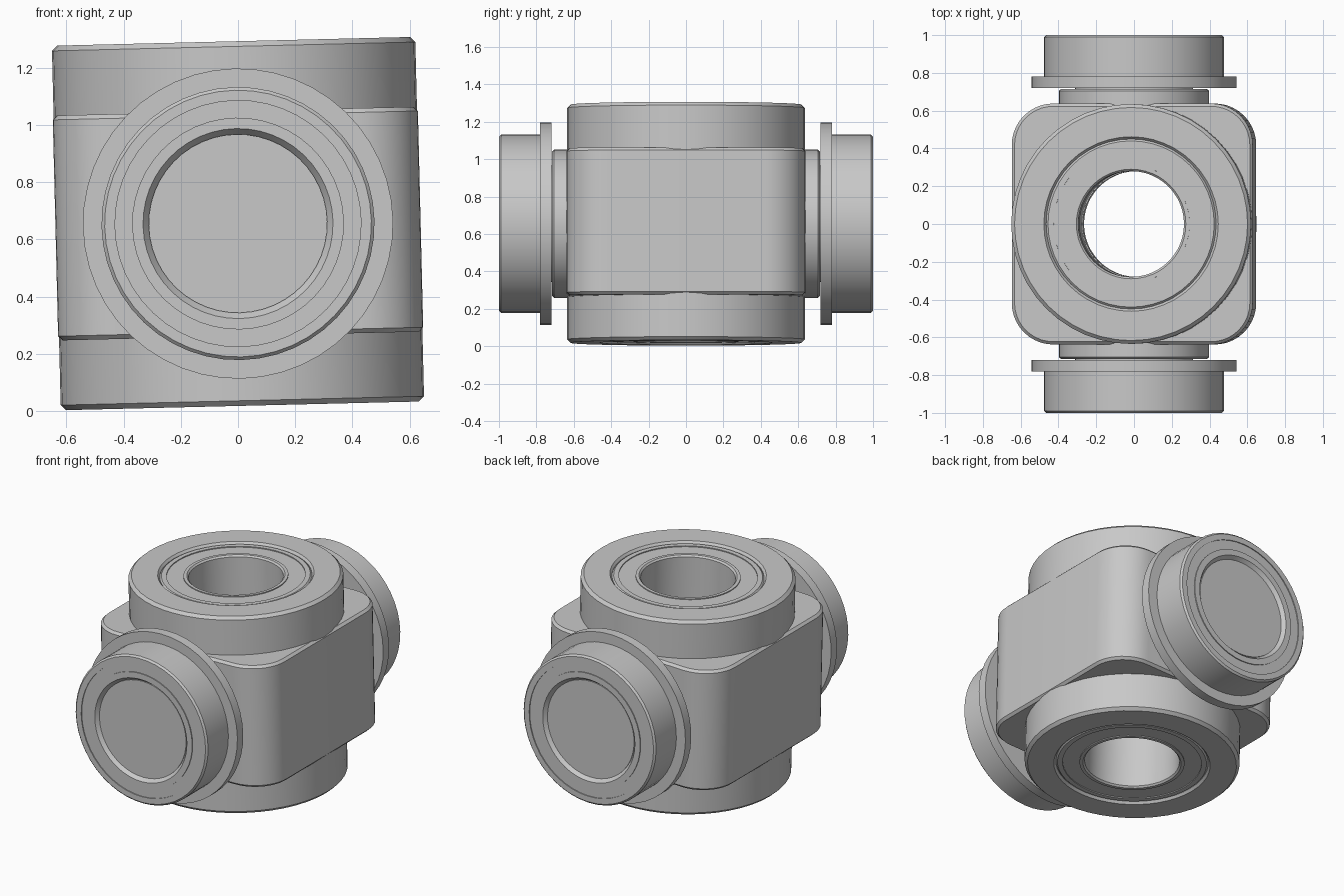
import bpy, bmesh
from math import pi, cos, sin, atan2, radians
from mathutils import Matrix

default = bpy.data.objects.get("Cube")
if default:
    bpy.data.objects.remove(default)

SEG = 48
TILT = Matrix.Translation((0, 0, 0.655)) @ Matrix.Rotation(radians(-1.4), 4, 'Y')

steel = bpy.data.materials.new("grey_steel")
steel.use_nodes = True
GREY = (0.58, 0.58, 0.58, 1)
steel.diffuse_color = GREY
steel.node_tree.nodes["Principled BSDF"].inputs["Base Color"].default_value = GREY


def loft(name, rings, matrix):
    """Skin a closed chain of point rings."""
    bm = bmesh.new()
    loops = [[bm.verts.new(p) for p in ring] for ring in rings]
    for a, b in zip(loops, loops[1:] + loops[:1]):
        n = len(a)
        for i in range(n):
            j = (i + 1) % n
            bm.faces.new((a[i], a[j], b[j], b[i]))
    bmesh.ops.remove_doubles(bm, verts=bm.verts, dist=1e-5)
    bmesh.ops.recalc_face_normals(bm, faces=bm.faces)
    mesh = bpy.data.meshes.new(name)
    bm.to_mesh(mesh)
    bm.free()
    mesh.materials.append(steel)
    obj = bpy.data.objects.new(name, mesh)
    bpy.context.collection.objects.link(obj)
    obj.matrix_world = matrix
    bpy.ops.object.select_all(action='DESELECT')
    obj.select_set(True)
    bpy.context.view_layer.objects.active = obj
    bpy.ops.object.shade_smooth_by_angle(angle=radians(25))
    return obj


def lathe(name, profile, matrix):
    """Turn a closed (radius, height) profile around z."""
    angles = [2 * pi * i / SEG for i in range(SEG)]
    return loft(name, [[(r * cos(a), r * sin(a), z) for a in angles]
                       for r, z in profile], matrix)


# Square block with rounded corners, open in the middle for the hub
HALF, CORNER, BLOCK_H, CH = 0.638, 0.22, 0.393, 0.015


def outline(inset, z):
    points = []
    for q in range(4):
        for k in range(11):
            a = q * pi / 2 + k * pi / 20
            mid = q * pi / 2 + pi / 4
            c = (HALF - CORNER) * 2 ** 0.5
            r = CORNER - inset
            points.append((c * cos(mid) + r * cos(a), c * sin(mid) + r * sin(a), z))
    return points


def opening(z):
    directions = [atan2(y, x) for x, y, _ in outline(0, 0)]
    return [(0.5 * cos(a), 0.5 * sin(a), z) for a in directions]


loft("block", [opening(-BLOCK_H), outline(CH, -BLOCK_H), outline(0, CH - BLOCK_H),
               outline(0, BLOCK_H - CH), outline(CH, BLOCK_H), opening(BLOCK_H)], TILT)

# Vertical hub tube
R, H, BORE = 0.635, 0.637, 0.45
lathe("hub", [(BORE, 0.015 - H), (BORE + 0.012, -H), (R - 0.018, -H), (R, 0.018 - H),
              (R, H - 0.018), (R - 0.018, H), (BORE + 0.012, H), (BORE, H - 0.015)], TILT)
lathe("hub_sleeve", [(0.285, -0.35), (BORE, -0.35), (BORE, 0.35), (0.285, 0.35)], TILT)

# Bearings at both ends of the hub
for side, sign in (("upper", 1), ("lower", -1)):
    flip = TILT @ Matrix.Rotation(0 if sign > 0 else pi, 4, 'X')
    lathe(side + "_bearing", [(0.28, 0.35), (BORE, 0.35), (BORE, 0.618), (0.44, 0.628),
                              (0.41, 0.628), (0.41, 0.622), (0.31, 0.622), (0.31, 0.628),
                              (0.29, 0.628), (0.28, 0.618)], flip)

# Flanged rollers on stub shafts, front and back
for side, sign in (("front", 1), ("back", -1)):
    turn = TILT @ Matrix.Rotation(sign * pi / 2, 4, 'X')
    lathe(side + "_stub_shaft", [(0, 0.6), (0.397, 0.6), (0.397, 0.705), (0.385, 0.716),
                                 (0.312, 0.716), (0.312, 0.98), (0, 0.98)], turn)
    lathe(side + "_roller", [(0.311, 0.72), (0.542, 0.72), (0.542, 0.78), (0.477, 0.78),
                             (0.477, 0.989), (0.466, 1.0), (0.43, 1.0), (0.43, 0.994),
                             (0.37, 0.994), (0.37, 1.0), (0.332, 1.0), (0.311, 0.972)], turn)
